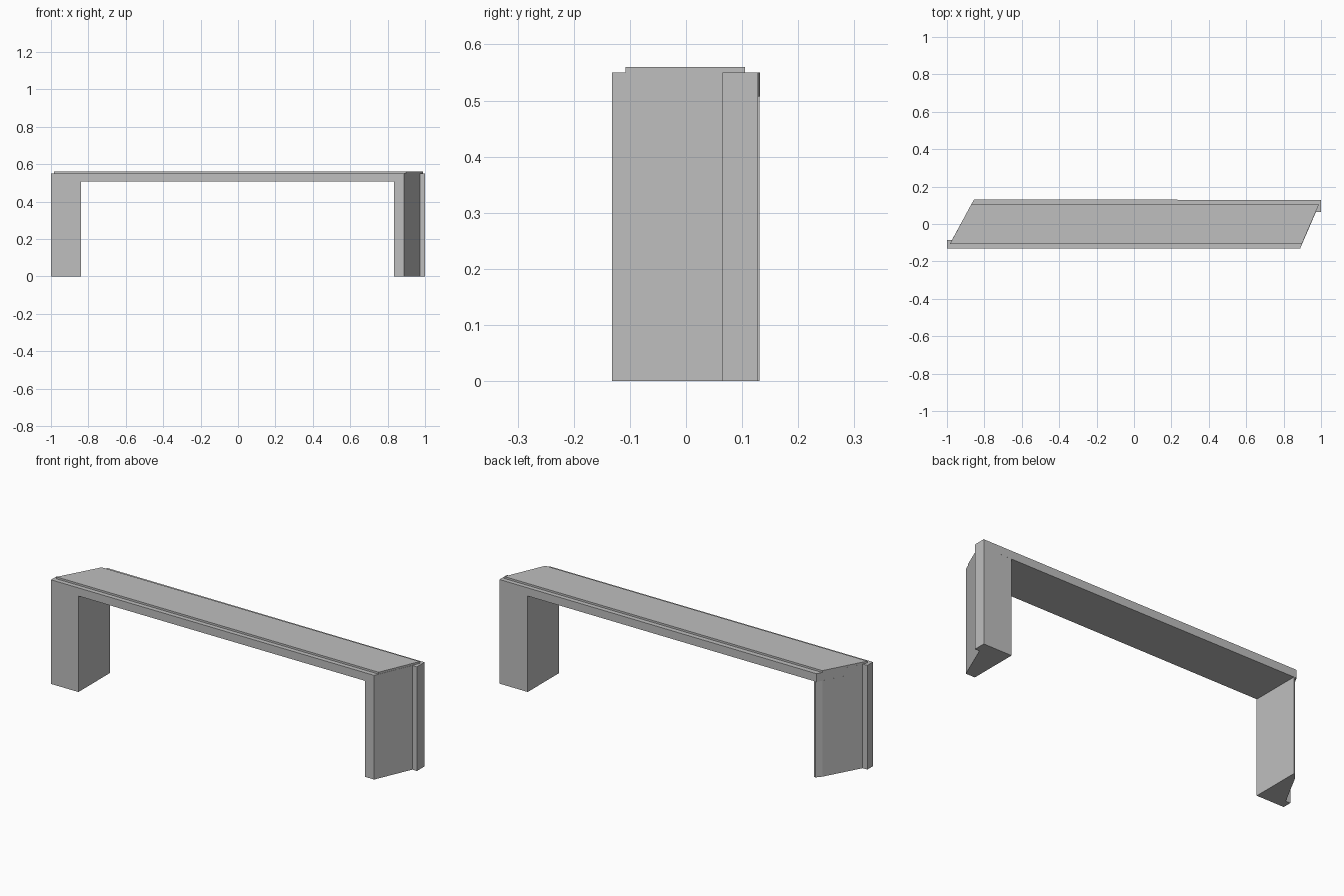
import bpy
import bmesh

cube = bpy.data.objects.get("Cube")
if cube:
    bpy.data.objects.remove(cube, do_unlink=True)

# One plain concrete grey
concrete = bpy.data.materials.new("concrete_grey")
concrete.use_nodes = True
grey = (0.52, 0.52, 0.52, 1)
concrete.diffuse_color = grey
concrete.node_tree.nodes["Principled BSDF"].inputs["Base Color"].default_value = grey


def prism(name, outline, bottom, top):
    """Extrude a plan outline between two heights."""
    bm = bmesh.new()
    face = bm.faces.new([bm.verts.new((x, y, bottom)) for x, y in outline])
    sides = bmesh.ops.extrude_face_region(bm, geom=[face])["geom"]
    verts = [g for g in sides if isinstance(g, bmesh.types.BMVert)]
    bmesh.ops.translate(bm, verts=verts, vec=(0, 0, top - bottom))
    bmesh.ops.recalc_face_normals(bm, faces=bm.faces)
    mesh = bpy.data.meshes.new(name)
    bm.to_mesh(mesh)
    bm.free()
    mesh.materials.append(concrete)
    obj = bpy.data.objects.new(name, mesh)
    bpy.context.collection.objects.link(obj)
    return obj


soffit, deck_top, road_top = 0.507, 0.55, 0.56

# Skewed ends, each with a small square return at one corner
right_end = [(0.888, -0.132), (0.973, 0.065), (1, 0.065), (1, 0.128)]
left_return = [(-0.973, -0.085), (-1, -0.085), (-1, -0.132)]

# Deck slab spanning both supports
prism("deck", right_end + [(-0.855, 0.132)] + left_return, soffit, deck_top)

# Raised road surface, set in from the long edges
prism("road_surface",
      [(-0.985, -0.108), (0.897, -0.108), (0.989, 0.105), (-0.87, 0.105)],
      deck_top, road_top)

# Supports with straight inner faces
prism("right_support", right_end + [(0.835, 0.128), (0.835, -0.132)], 0, soffit)
prism("left_support",
      [(-0.84, -0.132), (-0.84, 0.131), (-0.848, 0.131), (-0.871, 0.103)] + left_return,
      0, soffit)
